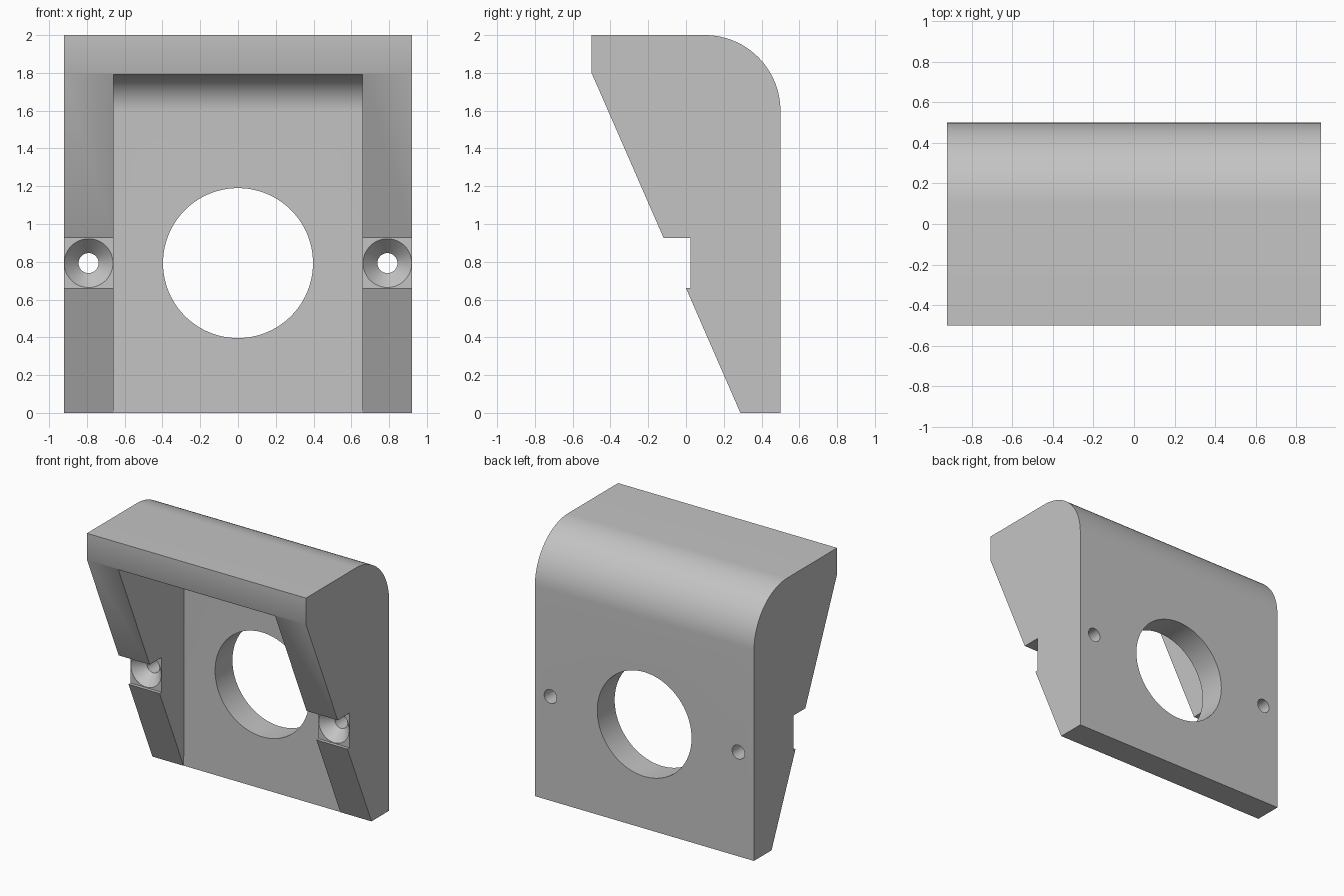
import bpy, bmesh
from math import sin, cos, pi, radians

cube = bpy.data.objects.get("Cube")
if cube:
    bpy.data.objects.remove(cube, do_unlink=True)

HALF_W = 0.922      # half width of the bracket
INNER = 0.66        # half width of the recess
HOLE_Z = 0.793      # height of all bores

grey = bpy.data.materials.new("light_grey")
grey.use_nodes = True
colour = (0.55, 0.55, 0.55, 1)
grey.diffuse_color = colour
grey.node_tree.nodes["Principled BSDF"].inputs["Base Color"].default_value = colour


def finish(name, bm):
    bmesh.ops.recalc_face_normals(bm, faces=bm.faces)
    mesh = bpy.data.meshes.new(name)
    bm.to_mesh(mesh)
    bm.free()
    mesh.materials.append(grey)
    obj = bpy.data.objects.new(name, mesh)
    bpy.context.collection.objects.link(obj)
    return obj


def extrude_x(name, profile, half):
    """Extrude a closed (y, z) profile from -half to +half."""
    bm = bmesh.new()
    face = bm.faces.new([bm.verts.new((-half, y, z)) for y, z in profile])
    new = bmesh.ops.extrude_face_region(bm, geom=[face])["geom"]
    verts = [v for v in new if isinstance(v, bmesh.types.BMVert)]
    bmesh.ops.translate(bm, verts=verts, vec=(2 * half, 0, 0))
    return finish(name, bm)


def lathe_y(name, profile, x, steps):
    """Spin (radius, y) rings about a y-directed axis at (x, HOLE_Z)."""
    bm = bmesh.new()
    rings = []
    for r, y in profile:
        angles = [2 * pi * i / steps for i in range(steps)]
        rings.append([bm.verts.new((x + r * cos(a), y, HOLE_Z + r * sin(a))) for a in angles])
    for a, b in zip(rings, rings[1:]):
        for i in range(steps):
            j = (i + 1) % steps
            bm.faces.new((a[i], a[j], b[j], b[i]))
    bm.faces.new(rings[0])
    bm.faces.new(rings[-1])
    return finish(name, bm)


def quarter(cy, cz, r, steps=24):
    """Quarter arc from the back face up to the top face."""
    angles = [pi / 2 * i / steps for i in range(steps + 1)]
    return [(cy + r * cos(a), cz + r * sin(a)) for a in angles]


# Bracket body: sloped front with screw notches, rounded top back edge
body = [(0.288, 0), (0.5, 0)] + quarter(0.1, 1.6, 0.4) + [
    (-0.5, 2), (-0.5, 1.8), (-0.118, 0.925), (0.025, 0.925), (0.025, 0.66), (0, 0.66)]
bracket = extrude_x("bracket_body", body, HALF_W)

# Recess between the side walls, with a rounded ceiling
recess = [(-0.8, -0.2), (0.29, -0.2)] + quarter(0.1, 1.6, 0.192) + [(-0.8, 1.792)]
cutters = [extrude_x("recess_cutter", recess, INNER)]

# Large central opening
cutters.append(lathe_y("opening_cutter", [(0.397, 0.1), (0.397, 0.7)], 0, 96))

# Countersunk screw holes, one in each side wall
screw = [(0.129, 0.0), (0.129, 0.026), (0.053, 0.11), (0.053, 0.7)]
for side in (-1, 1):
    cutters.append(lathe_y("screw_cutter", screw, side * 0.791, 48))

bpy.ops.object.select_all(action='DESELECT')
bpy.context.view_layer.objects.active = bracket
bracket.select_set(True)
for cutter in cutters:
    mod = bracket.modifiers.new("cut", 'BOOLEAN')
    mod.operation = 'DIFFERENCE'
    mod.solver = 'EXACT'
    mod.object = cutter
    bpy.ops.object.modifier_apply(modifier=mod.name)
    bpy.data.objects.remove(cutter, do_unlink=True)

bpy.ops.object.shade_smooth_by_angle(angle=radians(30))
